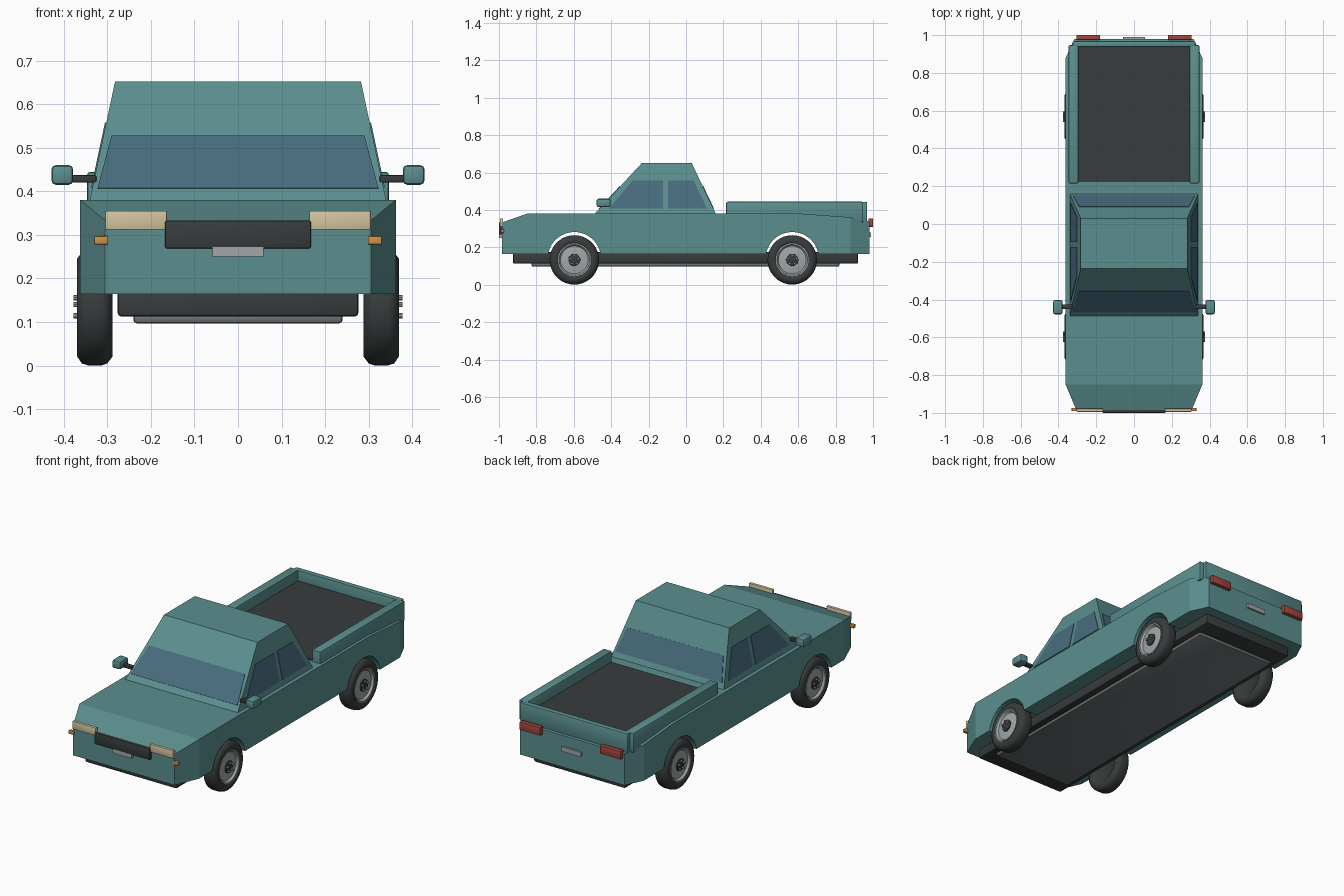
import bpy, bmesh, math
from mathutils import Vector

if "Cube" in bpy.data.objects:
    bpy.data.objects.remove(bpy.data.objects["Cube"])


def mat(name, rgb):
    m = bpy.data.materials.new(name)
    m.diffuse_color = (*rgb, 1)
    m.use_nodes = True
    m.node_tree.nodes["Principled BSDF"].inputs["Base Color"].default_value = m.diffuse_color
    return m


TEAL = mat("teal paint", (0.105, 0.275, 0.275))
GLASS = mat("blue glass", (0.065, 0.15, 0.21))
DARK = mat("dark rubber", (0.038, 0.045, 0.045))
UNDER = mat("underside grey", (0.16, 0.17, 0.18))
METAL = mat("light metal", (0.36, 0.39, 0.39))
CREAM = mat("headlight cream", (0.66, 0.56, 0.35))
ORANGE = mat("indicator orange", (0.62, 0.29, 0.06))
RED = mat("tail light red", (0.36, 0.06, 0.045))


def finish(name, bm, material, smooth=False):
    bmesh.ops.recalc_face_normals(bm, faces=bm.faces[:])
    me = bpy.data.meshes.new(name)
    bm.to_mesh(me)
    bm.free()
    ob = bpy.data.objects.new(name, me)
    bpy.context.collection.objects.link(ob)
    me.materials.append(material)
    if smooth:
        bpy.ops.object.select_all(action='DESELECT')
        ob.select_set(True)
        bpy.context.view_layer.objects.active = ob
        bpy.ops.object.shade_smooth_by_angle(angle=math.radians(40))
    return ob


def box(name, x, y, z, material, bevel=0.0):
    """Box from (min, max) ranges."""
    bm = bmesh.new()
    bmesh.ops.create_cube(bm, size=1)
    for v in bm.verts:
        v.co = [(r[0] + r[1]) / 2 + c * (r[1] - r[0]) for c, r in zip(v.co, (x, y, z))]
    if bevel:
        bmesh.ops.bevel(bm, geom=bm.edges[:], offset=bevel, segments=2,
                        profile=0.5, affect='EDGES')
    return finish(name, bm, material, bevel > 0)


def prism(bm, pts, offset):
    """Polygon extruded by an offset vector."""
    f = bm.faces.new([bm.verts.new(p) for p in pts])
    r = bmesh.ops.extrude_face_region(bm, geom=[f])
    bmesh.ops.translate(bm, vec=offset,
                        verts=[v for v in r['geom'] if isinstance(v, bmesh.types.BMVert)])


def plate(name, pts, outward, material):
    """Thin plate lying on a sloped surface."""
    pts = [Vector(p) for p in pts]
    n = (pts[1] - pts[0]).cross(pts[2] - pts[0]).normalized()
    if n.dot(Vector(outward)) < 0:
        n = -n
    bm = bmesh.new()
    prism(bm, [p - n * 0.002 for p in pts], n * 0.005)
    finish(name, bm, material)


def lathe(name, profile, y, z, side, material, n=36):
    """Revolve (x, radius) points about a wheel axle."""
    bm = bmesh.new()
    vs = [bm.verts.new((side * x, y, z + r)) for x, r in profile]
    es = [bm.edges.new(p) for p in zip(vs, vs[1:])]
    bmesh.ops.spin(bm, geom=vs + es, cent=(0, y, z), axis=(1, 0, 0),
                   angle=2 * math.pi, steps=n)
    bmesh.ops.remove_doubles(bm, verts=bm.verts[:], dist=1e-5)
    finish(name, bm, material, True)


# Lower body: side profile with wheel arches, tapered at nose and tail
AXLES = (-0.597, 0.568)
W = 0.362
prof = [(0.98, 0.165), (0.98, 0.338), (0.88, 0.361), (0.62, 0.38),
        (-0.85, 0.38), (-0.985, 0.333), (-0.985, 0.165)]
for ay in AXLES:
    a0 = math.asin(0.025 / 0.142)
    for i in range(21):
        a = math.pi - a0 - (math.pi - 2 * a0) * i / 20
        prof.append((ay + 0.142 * math.cos(a), 0.14 + 0.142 * math.sin(a)))
bm = bmesh.new()
prism(bm, [(-W, y, z) for y, z in prof], (2 * W, 0, 0))
for cut in (-0.85, 0.88):
    bmesh.ops.bisect_plane(bm, geom=bm.verts[:] + bm.edges[:] + bm.faces[:], dist=1e-5,
                           plane_co=(0, cut, 0), plane_no=(0, 1, 0))
for v in bm.verts:
    if v.co.y < -0.85:
        v.co.x *= 1 - (1 - 0.305 / W) * (-0.85 - v.co.y) / 0.135
    elif v.co.y > 0.88:
        v.co.x *= 1 - (1 - 0.315 / W) * (v.co.y - 0.88) / 0.10
finish("lower_body", bm, TEAL)

# Cab
Z0, Z1 = 0.375, 0.652


def t(z):
    return (z - Z0) / (Z1 - Z0)


def cab_x(z):
    return 0.341 - 0.059 * t(z)


def cab_front(z):
    return -0.492 + 0.257 * t(z)


def cab_rear(z):
    return 0.162 - 0.132 * t(z)


bm = bmesh.new()
rings = [[bm.verts.new(p) for p in ((-cab_x(z), cab_front(z), z), (cab_x(z), cab_front(z), z),
                                    (cab_x(z), cab_rear(z), z), (-cab_x(z), cab_rear(z), z))]
         for z in (Z0, Z1)]
bm.faces.new(rings[0])
bm.faces.new(rings[1])
for i in range(4):
    j = (i + 1) % 4
    bm.faces.new((rings[0][i], rings[0][j], rings[1][j], rings[1][i]))
finish("cab", bm, TEAL)

# Windows
for name, fy, out in (("windshield", cab_front, -1), ("rear_window", cab_rear, 1)):
    lo, hi = 0.406, 0.526
    plate(name, [(-0.322, fy(lo), lo), (0.322, fy(lo), lo),
                 (0.29, fy(hi), hi), (-0.29, fy(hi), hi)], (0, out, 0.3), GLASS)
for s in (-1, 1):
    lo, hi = 0.408, 0.557
    for name, y in (("front_side_window", (-0.41, -0.122, -0.122, -0.285)),
                    ("rear_side_window", (-0.096, 0.112, 0.04, -0.096))):
        plate(name, [(s * cab_x(z), yy, z) for yy, z in zip(y, (lo, lo, hi, hi))],
              (s, 0, 0), GLASS)

# Cargo bed
box("bed_floor", (-0.297, 0.297), (0.222, 0.945), (0.345, 0.386), DARK)
box("tailgate", (-0.325, 0.325), (0.938, 0.968), (0.335, 0.443), TEAL, 0.005)
for s in (-1, 1):
    box("bed_rail", sorted((s * 0.295, s * 0.346)), (0.215, 0.947), (0.335, 0.444), TEAL, 0.006)

# Underside
box("chassis", (-0.276, 0.276), (-0.925, 0.92), (0.113, 0.175), DARK, 0.008)
box("under_plate", (-0.24, 0.24), (-0.825, 0.82), (0.097, 0.12), UNDER, 0.008)

# Nose and tail fittings
box("grille", (-0.167, 0.167), (-1.0, -0.975), (0.269, 0.333), DARK, 0.004)
box("front_plate", (-0.058, 0.058), (-1.0, -0.98), (0.25, 0.272), METAL)
box("rear_plate", (-0.058, 0.058), (0.975, 0.99), (0.255, 0.28), METAL)
for s in (-1, 1):
    box("headlight", sorted((s * 0.163, s * 0.305)), (-0.994, -0.978), (0.312, 0.355), CREAM, 0.002)
    box("indicator", sorted((s * 0.298, s * 0.33)), (-0.99, -0.973), (0.278, 0.297), ORANGE, 0.002)
    box("tail_light", sorted((s * 0.18, s * 0.305)), (0.975, 1.0), (0.31, 0.354), RED, 0.002)
    # Door mirrors
    box("mirror", sorted((s * 0.378, s * 0.428)), (-0.478, -0.403), (0.415, 0.46), TEAL, 0.01)
    box("mirror_arm", sorted((s * 0.325, s * 0.39)), (-0.45, -0.425), (0.42, 0.437), DARK, 0.003)

# Wheels
WZ = 0.133
TYRE = [(0.295, 0), (0.295, 0.085), (0.288, 0.095), (0.288, 0.112), (0.300, 0.128), (0.312, 0.132),
        (0.345, 0.132), (0.358, 0.128), (0.369, 0.112), (0.369, 0.095), (0.362, 0.086), (0.345, 0.084)]
RIM = [(0.345, 0.089), (0.366, 0.088), (0.366, 0.082), (0.355, 0.074), (0.361, 0.034), (0.361, 0)]
HUB = [(0.35, 0.034), (0.366, 0.032), (0.368, 0.028), (0.368, 0)]
for ay in AXLES:
    for s in (-1, 1):
        lathe("tyre", TYRE, ay, WZ, s, DARK)
        lathe("rim", RIM, ay, WZ, s, METAL)
        lathe("hub", HUB, ay, WZ, s, DARK, 20)
        for k in range(5):
            a = math.pi / 2 + k * math.tau / 5
            lathe("wheel_nut", [(0.36, 0.006), (0.377, 0.006), (0.377, 0)],
                  ay + 0.023 * math.cos(a), WZ + 0.023 * math.sin(a), s, METAL, 8)
